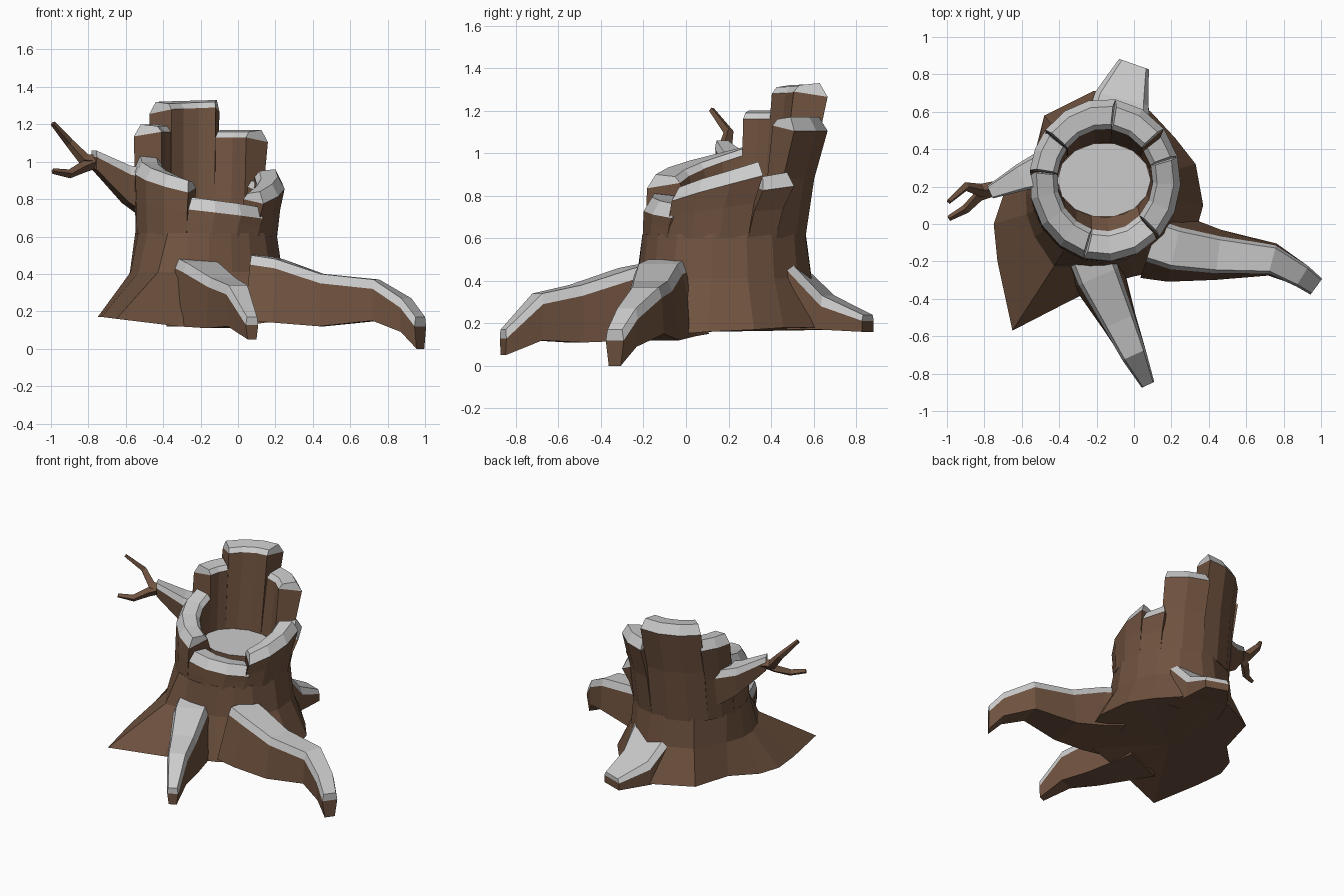
import bpy, bmesh
from math import sin, cos, atan2, radians
from mathutils import Vector

if "Cube" in bpy.data.objects:
    bpy.data.objects.remove(bpy.data.objects["Cube"])


def material(name, color):
    m = bpy.data.materials.new(name)
    m.diffuse_color = color
    m.use_nodes = True
    m.node_tree.nodes["Principled BSDF"].inputs["Base Color"].default_value = m.diffuse_color
    return m


BARK = material("bark", (0.16, 0.085, 0.05, 1))
WOOD = material("cut_wood", (0.8, 0.8, 0.8, 1))


def loft(name, rings, grey=None, fan=False):
    """Skin closed rings; grey=(i, j) marks the section span that is bare wood."""
    bm = bmesh.new()
    rows = [[bm.verts.new(p) for p in r] for r in rings]
    n = len(rows[0])
    for a, b in zip(rows, rows[1:]):
        for k in range(n):
            f = bm.faces.new((a[k], a[(k + 1) % n], b[(k + 1) % n], b[k]))
            if grey and grey[0] <= k < grey[1]:
                f.material_index = 1
    for r in (rows[0], rows[-1]):
        if grey:
            i, j = grey
            bm.faces.new(r[i:j + 1]).material_index = 1
            bm.faces.new(r[:i + 1] + r[j:])
        else:
            f = bm.faces.new(r)
            if fan:
                bmesh.ops.poke(bm, faces=[f])
    bmesh.ops.recalc_face_normals(bm, faces=bm.faces)
    me = bpy.data.meshes.new(name)
    bm.to_mesh(me)
    bm.free()
    me.materials.append(BARK)
    me.materials.append(WOOD)
    ob = bpy.data.objects.new(name, me)
    bpy.context.collection.objects.link(ob)
    return ob


def ellipse(cx, cy, rx, ry, a, z):
    return Vector((cx + rx * cos(a), cy + ry * sin(a), z))


def waist(a, z):
    return ellipse(-0.17, 0.18, 0.38, 0.385, a, z)


def rim(a, z, k=1.0):
    return ellipse(-0.155, 0.235, 0.405 * k, 0.435 * k, a, z)


def floor(a, z):
    return ellipse(-0.16, 0.235, 0.25, 0.2, a, z)


# Flared trunk base
base = [Vector(p) for p in (
    (.37, .1, .16), (.33, .32, .17), (.22, .46, .18), (.09, .6, .18),
    (-.08, .72, .17), (-.22, .71, .18), (-.48, .58, .18), (-.55, .3, .17),
    (-.7, .15, .17), (-.75, 0, .17), (-.73, -.2, .17), (-.65, -.57, .16),
    (-.32, -.4, .12), (-.15, -.32, .12), (0, -.28, .12), (.15, -.25, .14),
    (.3, -.15, .14))]
angles = [atan2(p.y - 0.18, p.x + 0.17) for p in base]
rings = [base]
for z, flare in ((0.41, 0.19), (0.62, 0)):
    ring = []
    for p, a in zip(base, angles):
        q = waist(a, z).lerp(p, flare)
        q.z = z
        ring.append(q)
    rings.append(ring)
loft("trunk_base", rings, fan=True)

# Broken rim: start angle, end angle, start height, end height, steps
segments = (("front", 254, 316, .81, .76, 3), ("right", 316, 377, .84, .96, 3),
            ("right_back", 17, 39, .89, .91, 1), ("back_right", 39, 82, 1.17, 1.17, 2),
            ("back", 82, 142, 1.33, 1.32, 3), ("left_back", 142, 173, 1.2, 1.2, 2),
            ("left", 173, 254, 1.03, .9, 4))
for name, a0, a1, h0, h1, n in segments:
    rings = []
    for s in range(n + 1):
        t = s / n
        a = radians(a0 + (a1 - a0) * t)
        h = h0 + (h1 - h0) * t
        zm = 0.6 + (h - 0.66) * 0.55
        # cap edges pull in slightly at the ends to leave a notch
        notch = radians(1.5) * (1 if s == 0 else -1 if s == n else 0)
        c = a + notch
        rings.append([
            waist(a, 0.6), waist(a, zm).lerp(rim(a, zm), 0.4),
            rim(a, h - 0.065), rim(c, h, 0.91), rim(c, h - 0.01, 0.69),
            rim(a, h - 0.04, 0.63), floor(a, 0.68)])
    loft("rim_" + name, rings, grey=(2, 5))

# Hollow floor
disc = [radians(i * 360 / 14) for i in range(14)]
ob = loft("hollow_floor", [[floor(a, z) for a in disc] for z in (0.62, 0.75)], fan=True)
for f in ob.data.polygons:
    if f.normal.z > 0.9:
        f.material_index = 1


def root(name, path, foot=(1.5, 0.75)):
    """Tapering root from (x, y, top, bottom, width); foot = bottom spread, start to tip."""
    rings = []
    for i, (x, y, top, bot, w) in enumerate(path):
        p, q = path[max(i - 1, 0)], path[min(i + 1, len(path) - 1)]
        d = Vector((q[0] - p[0], q[1] - p[1], 0)).normalized()
        s = Vector((-d.y, d.x, 0)) * w / 2
        c = Vector((x, y, 0))
        k = foot[0] + (foot[1] - foot[0]) * i / (len(path) - 1)
        lip = top - min(0.05, (top - bot) * 0.35)
        rings.append([c + s * m + Vector((0, 0, z)) for m, z in (
            (k, bot), (1.05, lip), (0.85, top), (-0.85, top), (-1.05, lip), (-k, bot))])
    return loft(name, rings, grey=(1, 4))


# Roots and side branch
root("right_root", ((.1, -.09, .5, .15, .22), (.22, -.13, .48, .14, .22),
                    (.45, -.165, .4, .12, .19), (.74, -.19, .37, .15, .15),
                    (.9, -.28, .27, .09, .12), (.975, -.335, .17, 0, .1)), (1.9, 0.7))
root("front_root", ((-.23, -.18, .48, .12, .22), (-.19, -.28, .46, .12, .22),
                    (-.08, -.52, .38, .11, .17), (0, -.7, .34, .12, .13),
                    (.075, -.86, .17, .05, .07)))
root("back_root", ((-.09, .5, .5, .17, .34), (-.065, .67, .33, .17, .28),
                   (0, .855, .24, .16, .16)), (1.1, 1))
root("branch_stub", ((-.46, .3, .95, .68, .2), (-.6, .25, .98, .78, .14),
                     (-.77, .17, 1.06, .96, .07)), (0.8, 0.8))


def twig(name, path):
    """Thin four-sided twig from (x, y, z, radius) stations."""
    rings = []
    for i, (x, y, z, r) in enumerate(path):
        p, q = path[max(i - 1, 0)], path[min(i + 1, len(path) - 1)]
        d = (Vector(q[:3]) - Vector(p[:3])).normalized()
        u = d.cross(Vector((0, 1, 0))).normalized() * r
        v = d.cross(u).normalized() * r
        c = Vector((x, y, z))
        rings.append([c + u, c + v, c - u, c - v])
    return loft(name, rings)


# Forked twigs
twig("upper_twig", ((-.74, .19, 1.0, .04), (-.82, .18, 1.01, .035),
                    (-.9, .2, 1.1, .024), (-.99, .12, 1.205, .014)))
twig("lower_twig", ((-.76, .18, 1.0, .035), (-.83, .15, .97, .03),
                    (-.9, .08, .935, .024), (-.99, .03, .95, .015)))
